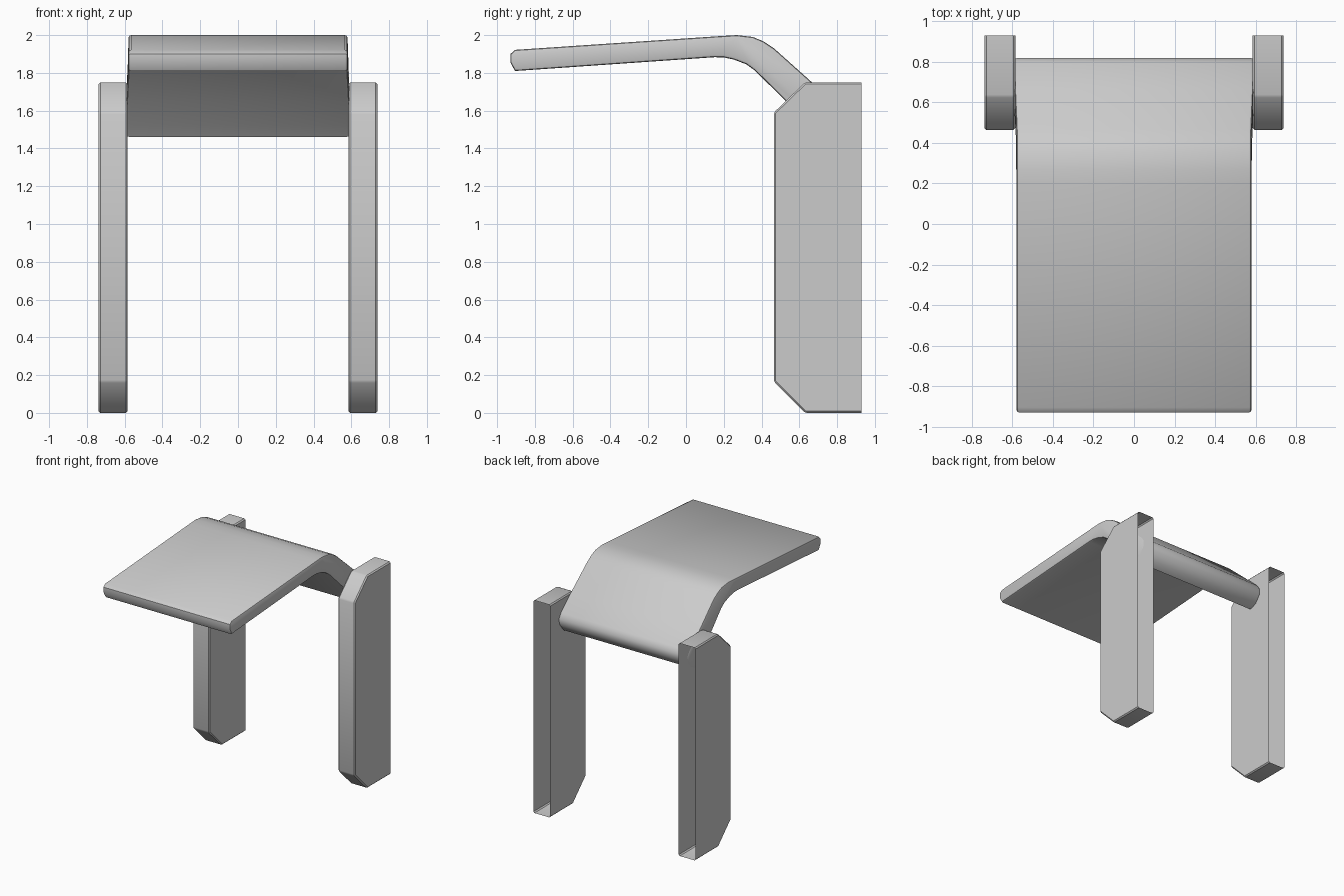
import bpy, bmesh

if "Cube" in bpy.data.objects:
    bpy.data.objects.remove(bpy.data.objects["Cube"])


def extrude_profile(name, profile, x0, x1, bevel, segments, rim_only=False, open_y=None):
    """Extrude a (y, z) outline along x, soften its edges, optionally leave one side open."""
    bm = bmesh.new()
    face = bm.faces.new([bm.verts.new((x0, y, z)) for y, z in profile])
    ext = bmesh.ops.extrude_face_region(bm, geom=[face])["geom"]
    for v in ext:
        if isinstance(v, bmesh.types.BMVert):
            v.co.x = x1
    bmesh.ops.recalc_face_normals(bm, faces=bm.faces)
    if open_y is not None:
        back = [f for f in bm.faces if all(v.co.y > open_y - 1e-4 for v in f.verts)]
        bmesh.ops.delete(bm, geom=back, context='FACES')
    edges = [e for e in bm.edges if not e.is_boundary]
    if rim_only:
        edges = [e for e in edges if abs(e.verts[0].co.x - e.verts[1].co.x) < 1e-4]
    bmesh.ops.bevel(bm, geom=edges, offset=bevel, segments=segments,
                    profile=0.5, affect='EDGES', clamp_overlap=True)
    mesh = bpy.data.meshes.new(name)
    bm.to_mesh(mesh)
    bm.free()
    obj = bpy.data.objects.new(name, mesh)
    bpy.context.collection.objects.link(obj)
    return obj


def smooth(obj, angle):
    bpy.ops.object.select_all(action='DESELECT')
    obj.select_set(True)
    bpy.context.view_layer.objects.active = obj
    bpy.ops.object.shade_smooth_by_angle(angle=angle)


# Upright posts: chamfered at the front, open at the back
post = [(0.465, 0.165), (0.63, 0.0), (0.93, 0.0), (0.93, 1.75), (0.63, 1.75), (0.465, 1.59)]
for name, side in (("left_post", -1), ("right_post", 1)):
    smooth(extrude_profile(name, post, side * 0.585, side * 0.738, 0.009, 1, open_y=0.93), 0.6)

# Bent panel: nearly level plate curving down between the posts
panel = [
    (-0.905, 1.922), (0.20, 1.996), (0.27, 2.0), (0.355, 1.99), (0.41, 1.967), (0.466, 1.93),
    (0.667, 1.75), (0.795, 1.635),
    (0.82, 1.595), (0.815, 1.545), (0.77, 1.485), (0.71, 1.46),
    (0.66, 1.52), (0.529, 1.65), (0.365, 1.812), (0.32, 1.845), (0.255, 1.87), (0.20, 1.882),
    (0.15, 1.883), (-0.905, 1.81), (-0.93, 1.855), (-0.93, 1.90),
]
plate = extrude_profile("bent_panel", panel, -0.58, 0.58, 0.014, 2, rim_only=True)
# Widen slightly where the panel meets the posts
for v in plate.data.vertices:
    if v.co.y > 0.5:
        v.co.x *= 1.015
smooth(plate, 0.7)
